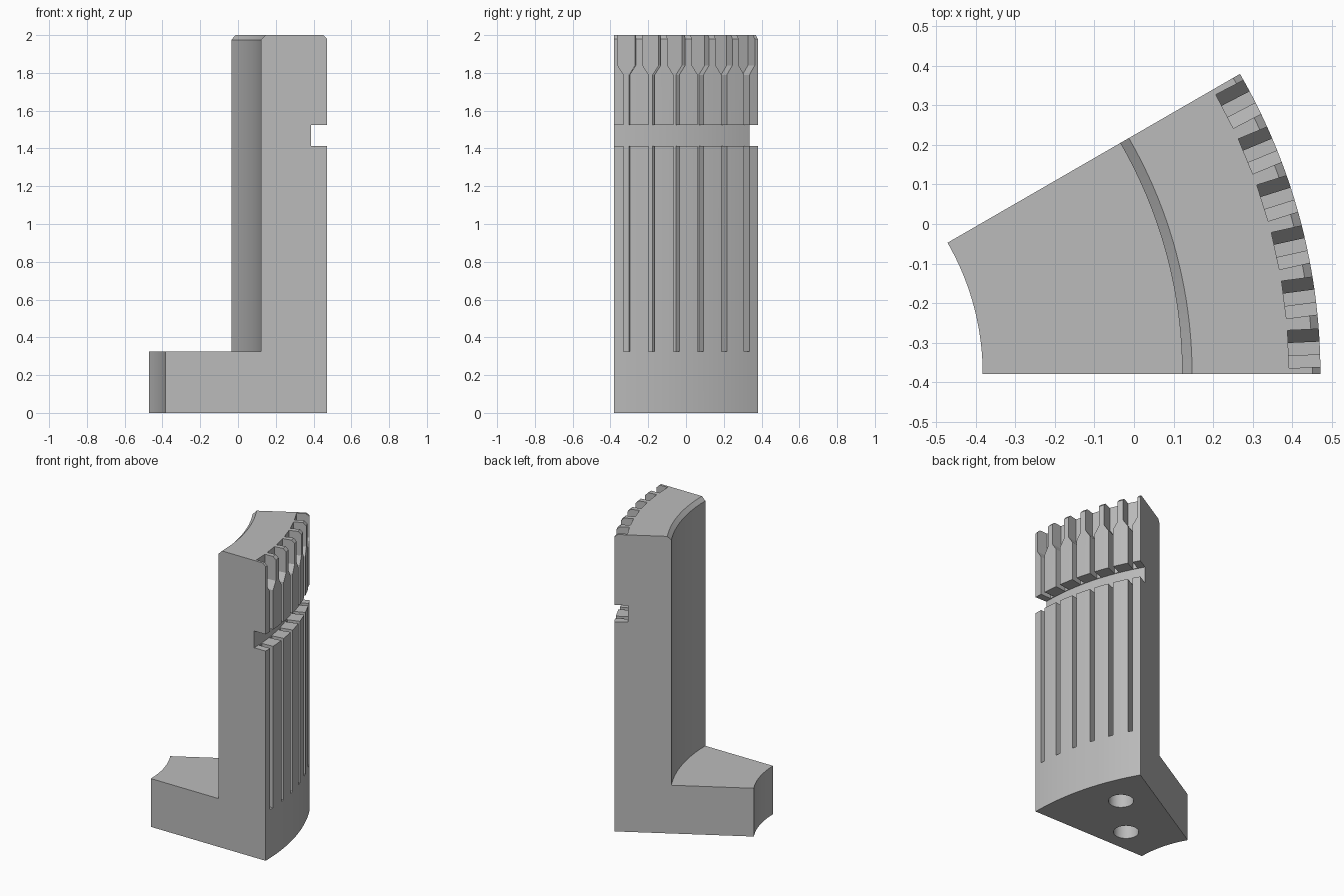
import bpy, bmesh
from math import radians
from mathutils import Matrix, Vector

cube = bpy.data.objects.get("Cube")
if cube:
    bpy.data.objects.remove(cube, do_unlink=True)

AXIS = Vector((-1.048, -0.38, 0))   # centre of the ring the segment belongs to
SWEEP = 30                          # degrees of the ring
OUTER, SLOT_FLOOR, FOOT = 1.52, 1.44, 0.325

grey = bpy.data.materials.new("plain grey")
grey.use_nodes = True
grey.diffuse_color = (0.5, 0.5, 0.5, 1)
grey.node_tree.nodes["Principled BSDF"].inputs["Base Color"].default_value = (0.5, 0.5, 0.5, 1)


def make_object(name, bm):
    bmesh.ops.recalc_face_normals(bm, faces=bm.faces)
    mesh = bpy.data.meshes.new(name)
    bm.to_mesh(mesh)
    bm.free()
    mesh.materials.append(grey)
    obj = bpy.data.objects.new(name, mesh)
    bpy.context.collection.objects.link(obj)
    return obj


def ring_segment(name, profile):
    """Sweep an (r, z) profile around the axis, with flat end caps."""
    bm = bmesh.new()
    start = bm.faces.new([bm.verts.new(AXIS + Vector((r, 0, z))) for r, z in profile])
    bmesh.ops.spin(bm, geom=[start] + start.edges[:] + start.verts[:], cent=AXIS,
                   axis=(0, 0, 1), angle=radians(SWEEP), steps=30)
    # the sweep moves the cap along, so close the starting end if it is open
    open_edges = [e for e in bm.edges if e.is_boundary]
    if open_edges:
        bmesh.ops.holes_fill(bm, edges=open_edges)
    return make_object(name, bm)


def slot_cutter(angle):
    """Narrow slot that flares out near the top."""
    half = [(0.016, FOOT), (0.016, 1.79), (0.048, 1.84), (0.048, 2.1)]
    outline = half + [(-w, z) for w, z in reversed(half)]
    bm = bmesh.new()
    face = bm.faces.new([bm.verts.new((SLOT_FLOOR, w, z)) for w, z in outline])
    out = bmesh.ops.extrude_face_region(bm, geom=[face])["geom"]
    bmesh.ops.translate(bm, vec=(0.2, 0, 0),
                        verts=[v for v in out if isinstance(v, bmesh.types.BMVert)])
    place = Matrix.Translation(AXIS) @ Matrix.Rotation(radians(angle), 4, 'Z')
    bmesh.ops.transform(bm, matrix=place, verts=bm.verts)
    return make_object("slot_cutter", bm)


def hole_cutter(radius, angle, depth):
    """Round blind hole in the underside."""
    bm = bmesh.new()
    bmesh.ops.create_cone(bm, cap_ends=True, segments=48, radius1=0.078,
                          radius2=0.078, depth=2 * depth)
    centre = AXIS + Matrix.Rotation(radians(angle), 3, 'Z') @ Vector((radius, 0, 0))
    bmesh.ops.translate(bm, vec=centre, verts=bm.verts)
    return make_object("hole_cutter", bm)


# L-shaped body with the groove and top chamfers in its profile
jaw = ring_segment("jaw_body", [
    (0.665, 0), (OUTER, 0), (OUTER, 1.412), (1.435, 1.412), (1.435, 1.525),
    (OUTER, 1.525), (OUTER, 1.98), (1.5, 2), (1.195, 2), (1.17, 1.975),
    (1.17, FOOT), (0.665, FOOT)])

# Six evenly spaced slots and two mounting holes
cutters = [slot_cutter(2.5 + 5 * i) for i in range(6)]
cutters += [hole_cutter(1.278, 20, 0.09), hole_cutter(0.945, 10, 0.09)]

bpy.ops.object.select_all(action='DESELECT')
bpy.context.view_layer.objects.active = jaw
jaw.select_set(True)
for cutter in cutters:
    mod = jaw.modifiers.new("cut", 'BOOLEAN')
    mod.operation, mod.solver, mod.object = 'DIFFERENCE', 'EXACT', cutter
    bpy.ops.object.modifier_apply(modifier=mod.name)
    bpy.data.objects.remove(cutter, do_unlink=True)

bpy.ops.object.shade_smooth_by_angle(angle=radians(25))
